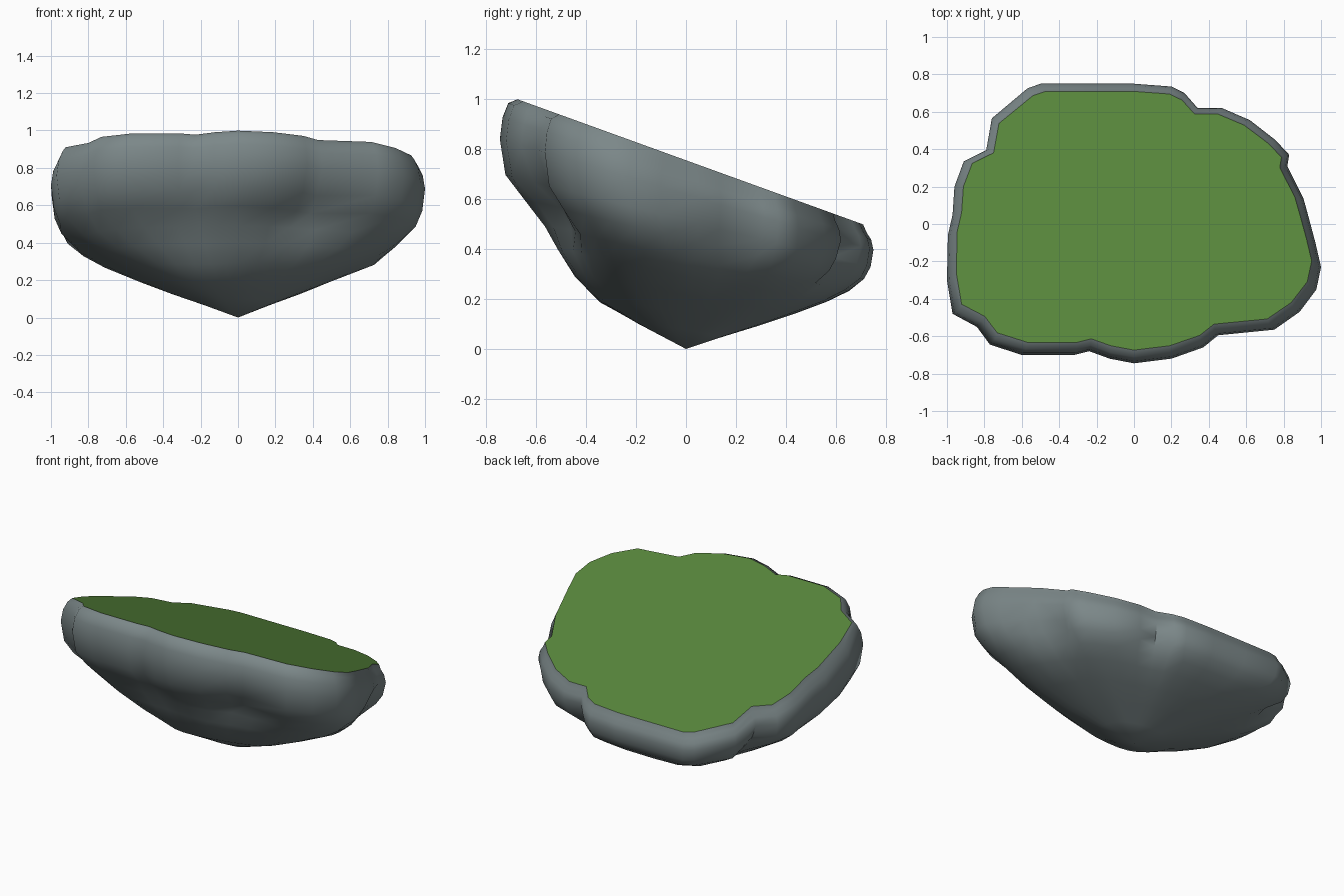
import bpy
import bmesh
import math
from mathutils import Vector

cube = bpy.data.objects.get("Cube")
if cube:
    bpy.data.objects.remove(cube, do_unlink=True)


def make_material(name, colour):
    material = bpy.data.materials.new(name)
    material.use_nodes = True
    material.diffuse_color = (*colour, 1)
    shader = material.node_tree.nodes["Principled BSDF"]
    shader.inputs["Base Color"].default_value = (*colour, 1)
    shader.inputs["Roughness"].default_value = 0.9
    return material


rock = make_material("grey rock", (0.2, 0.245, 0.25))
grass = make_material("grass green", (0.095, 0.235, 0.043))

# Plan outline of the widest part of the island, clockwise from the back
outline = [
    (0, .75), (.2, .735), (.27, .7), (.34, .62), (.47, .62), (.62, .555),
    (.755, .45), (.83, .37), (.82, .31), (.905, .14), (.93, .05), (.97, -.1),
    (1, -.23), (.975, -.35), (.885, -.47), (.75, -.565), (.45, -.595),
    (.37, -.66), (.2, -.72), (0, -.745), (-.13, -.72), (-.24, -.68),
    (-.32, -.7), (-.6, -.7), (-.77, -.645), (-.84, -.55), (-.97, -.48),
    (-1, -.3), (-.995, -.06), (-.97, .05), (-.96, .2), (-.91, .335),
    (-.79, .395), (-.76, .565), (-.57, .725), (-.5, .75), (-.25, .75),
]
outline = [Vector(point) for point in outline]

# Rings below the rim:
# (spread, spread towards the front, share of the rim height, smoothing passes)
rings = [
    (.965, .955, .96, 0), (.988, .985, .905, 0), (1, 1, .82, 0),
    (.985, .97, .68, 0), (.95, .865, .58, 0), (.87, .77, .48, 1),
    (.75, .7, .39, 1), (.58, .61, .29, 2), (.4, .48, .195, 3),
    (.2, .27, .1, 4),
]

# Hollows and bulges in the rock: (centre, radius, inward depth)
hollows = [
    (Vector((.34, -.54, .57)), .28, .08),
    (Vector((.82, .16, .46)), .22, .05),
    (Vector((.85, .34, .3)), .18, .03),
    (Vector((.36, .6, .32)), .18, .04),
    (Vector((-.78, .4, .32)), .2, .05),
    (Vector((.7, .03, .25)), .25, -.03),
    (Vector((-.2, -.4, .23)), .3, -.02),
]


def rim_height(y):
    """Height of the sloping grass plane."""
    return .755 - .362 * y


def soften(points, passes):
    """Average each outline point with its neighbours."""
    for _ in range(passes):
        points = [(points[i - 1] + p * 2 + points[(i + 1) % len(points)]) / 4
                  for i, p in enumerate(points)]
    return points


def carve(position):
    """Push a rock point towards the core near each hollow."""
    inward = (Vector((0, 0, .5)) - position).normalized()
    shift = Vector()
    for centre, radius, depth in hollows:
        distance = (position - centre).length / radius
        if distance < 1:
            shift += inward * depth * (math.cos(math.pi * distance) + 1) / 2
    return position + shift


bm = bmesh.new()

# Flat sloping grass cap with a crisp edge
upper = []
for point in outline:
    x, y = point.x * .95, point.y * .925 + .015
    upper.append(bm.verts.new((x, y, rim_height(y))))
cap = bm.faces.new(upper)
cap.material_index = 1
for edge in cap.edges:
    edge.smooth = False

# Rock body, ring by ring down to the tip
count = len(outline)
for spread, front_spread, level, passes in rings:
    lower = []
    for point in soften(outline, passes):
        y_spread = front_spread if point.y < 0 else spread
        position = Vector((point.x * spread, point.y * y_spread,
                           rim_height(point.y) * level))
        if level < .8:
            position = carve(position)
        lower.append(bm.verts.new(position))
    for i in range(count):
        j = (i + 1) % count
        bm.faces.new((upper[i], upper[j], lower[j], lower[i]))
    upper = lower

# Pointed underside
tip = bm.verts.new((0, 0, 0))
for i in range(count):
    bm.faces.new((upper[i], upper[(i + 1) % count], tip))

bmesh.ops.recalc_face_normals(bm, faces=bm.faces)
mesh = bpy.data.meshes.new("floating_island")
bm.to_mesh(mesh)
bm.free()
mesh.materials.append(rock)
mesh.materials.append(grass)

island = bpy.data.objects.new("floating_island", mesh)
bpy.context.collection.objects.link(island)
bpy.ops.object.select_all(action='DESELECT')
island.select_set(True)
bpy.context.view_layer.objects.active = island
bpy.ops.object.shade_smooth_by_angle(angle=math.radians(55), keep_sharp_edges=True)
